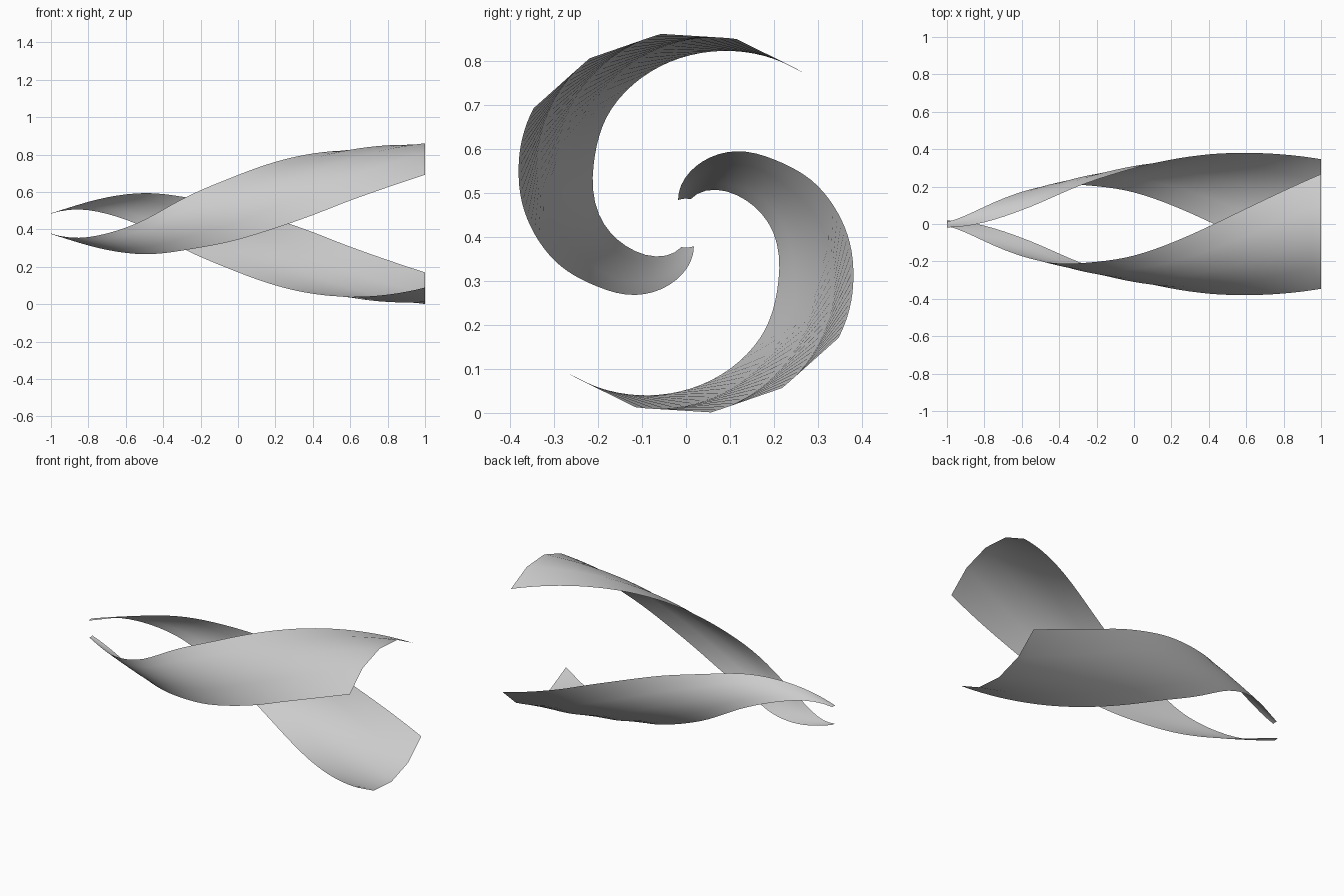
import bpy
from math import sin, cos, radians, pi

if "Cube" in bpy.data.objects:
    bpy.data.objects.remove(bpy.data.objects["Cube"])

AXIS_Z = 0.431   # height of the twist axis
ROWS, SEGS = 40, 4

# Twist table: position along x, angle of leading edge, angle of trailing edge
KNOTS = [(-1, 259, 289), (-.75, 209, 260), (-.5, 174, 235), (-.28, 146, 214),
         (0, 123, 196), (.2, 107, 184), (.4, 92, 173), (.6, 78, 162), (1, 52, 143)]


def slope(i, k):
    a, b = KNOTS[max(i - 1, 0)], KNOTS[min(i + 1, len(KNOTS) - 1)]
    return (b[k] - a[k]) / (b[0] - a[0])


def angle(x, k):
    # smooth cubic interpolation of the table
    i = max(j for j in range(len(KNOTS) - 1) if KNOTS[j][0] <= x + 1e-9)
    a, b = KNOTS[i], KNOTS[i + 1]
    h = b[0] - a[0]
    t = (x - a[0]) / h
    return ((2*t**3 - 3*t**2 + 1) * a[k] + (t**3 - 2*t**2 + t) * h * slope(i, k)
            + (3*t**2 - 2*t**3) * b[k] + (t**3 - t**2) * h * slope(i + 1, k))


def radius(x):
    return 0.31 + 0.189 * x - 0.0655 * x * x


def blade(name, turn):
    verts, faces = [], []
    for r in range(ROWS + 1):
        x = -1 + 2 * r / ROWS
        p, q, rad = angle(x, 1), angle(x, 2), radius(x)
        for s in range(SEGS + 1):
            a = radians(p + (q - p) * s / SEGS) + turn
            verts.append((x, rad * cos(a), AXIS_Z + rad * sin(a)))
    n = SEGS + 1
    for r in range(ROWS):
        for s in range(SEGS):
            i = r * n + s
            faces.append((i, i + n, i + n + 1, i + 1))
    me = bpy.data.meshes.new(name)
    me.from_pydata(verts, [], faces)
    me.flip_normals()
    me.shade_smooth()
    ob = bpy.data.objects.new(name, me)
    bpy.context.collection.objects.link(ob)


# Two twisted, flaring blades, half a turn apart
blade("upper_blade", 0)
blade("lower_blade", pi)
